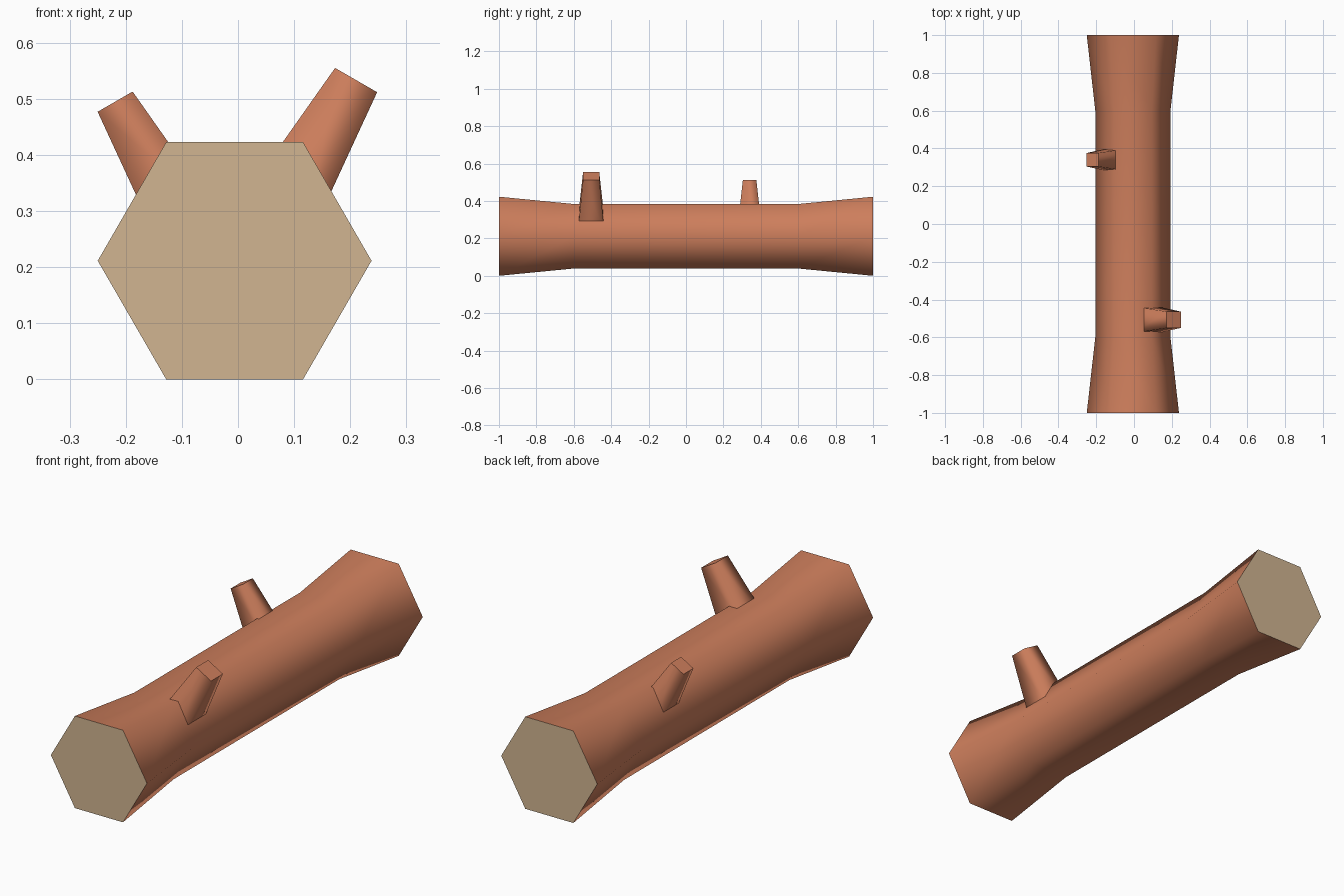
import bpy, bmesh, math
from mathutils import Vector

if "Cube" in bpy.data.objects:
    bpy.data.objects.remove(bpy.data.objects["Cube"])


def material(name, rgb):
    m = bpy.data.materials.new(name)
    lin = [((c / 255 + 0.055) / 1.055) ** 2.4 for c in rgb]
    m.diffuse_color = (*lin, 1)
    m.use_nodes = True
    m.node_tree.nodes["Principled BSDF"].inputs["Base Color"].default_value = m.diffuse_color
    return m


bark = material("bark brown", (205, 126, 92))
wood = material("cut wood tan", (209, 181, 145))


def loft(name, rings, mats, cap_index):
    """Skin a list of point rings; smooth sides, flat end caps."""
    bm = bmesh.new()
    loops = [[bm.verts.new(p) for p in ring] for ring in rings]
    n = len(loops[0])
    for a, b in zip(loops, loops[1:]):
        for i in range(n):
            j = (i + 1) % n
            bm.faces.new((a[i], a[j], b[j], b[i])).smooth = True
    for loop in (loops[0], loops[-1]):
        cap = bm.faces.new(loop)
        cap.material_index = cap_index
        for e in cap.edges:
            e.smooth = False
    bmesh.ops.recalc_face_normals(bm, faces=bm.faces)
    me = bpy.data.meshes.new(name)
    bm.to_mesh(me)
    bm.free()
    for m in mats:
        me.materials.append(m)
    ob = bpy.data.objects.new(name, me)
    bpy.context.collection.objects.link(ob)
    return ob


# Trunk: hexagonal log flaring at both ends
def hexagon(y, r):
    return [(-0.006 + r * math.cos(math.pi / 3 * i), y,
             0.2115 + r * math.sin(math.pi / 3 * i)) for i in range(6)]


loft("log_trunk", [hexagon(y, r) for y, r in
                   ((-1, 0.244), (-0.6, 0.199), (0.6, 0.199), (1, 0.244))],
     [bark, wood], 1)


# Branch stubs: tapered square pegs leaning 30 degrees outwards
def branch(name, tip, side, width, length):
    axis = Vector((side * 0.5, 0, 0.866))
    across = Vector((0.866, 0, -side * 0.5))
    rings = []
    for d in (0, length):
        h = width / 2 + d * 0.091
        c = Vector(tip) - axis * d
        rings.append([c + across * h * u + Vector((0, h * v, 0))
                      for u, v in ((-1, -1), (1, -1), (1, 1), (-1, 1))])
    loft(name, rings, [bark], 0)


branch("right_branch", (0.2105, -0.507, 0.5335), 1, 0.0865, 0.30)
branch("left_branch", (-0.219, 0.34, 0.495), -1, 0.072, 0.27)
